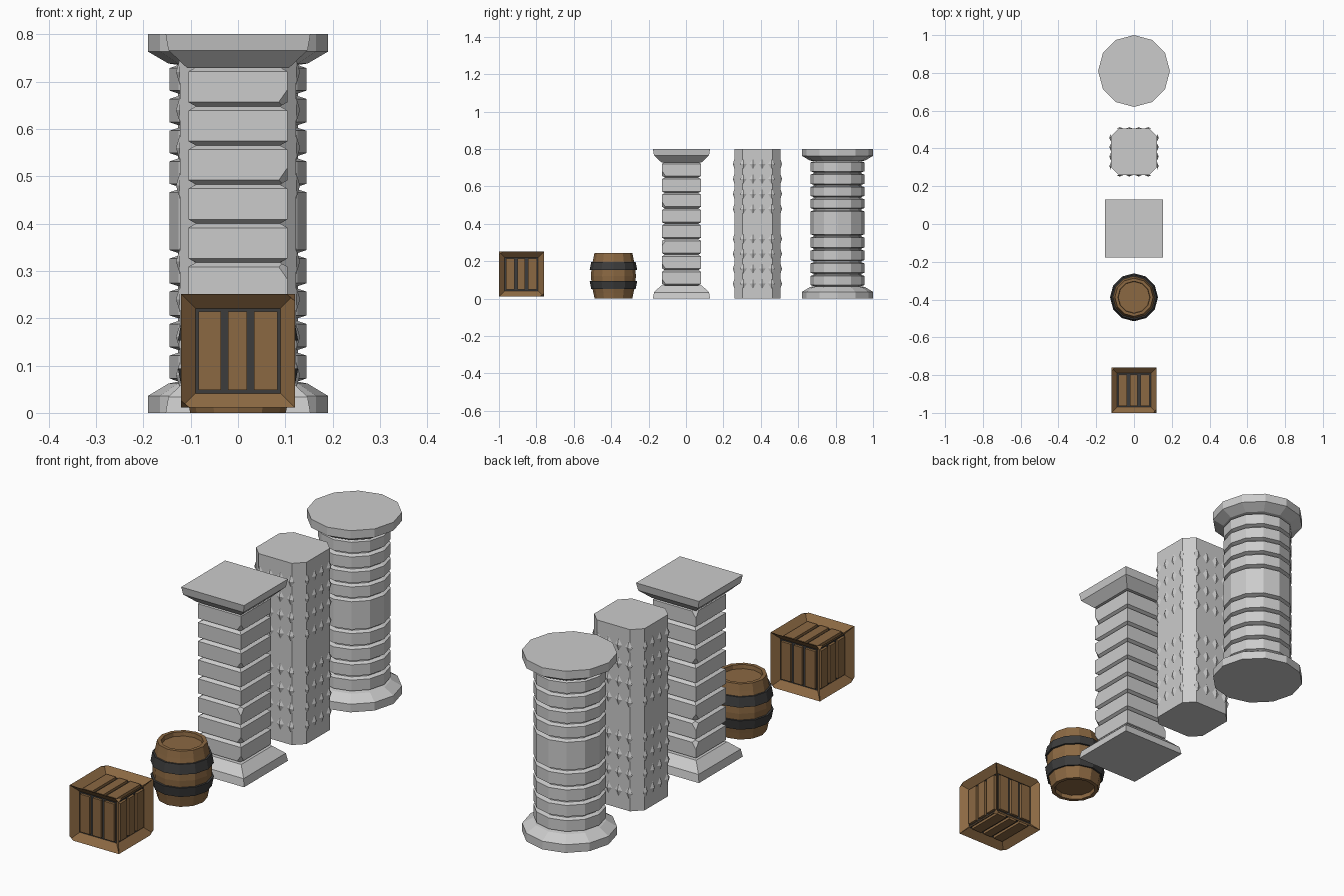
import bpy, bmesh, random
from math import cos, sin, pi, sqrt
from mathutils import Vector, Matrix

if "Cube" in bpy.data.objects:
    bpy.data.objects.remove(bpy.data.objects["Cube"])

random.seed(4)


def material(name, rgb):
    m = bpy.data.materials.new(name)
    m.diffuse_color = (*rgb, 1)
    m.use_nodes = True
    m.node_tree.nodes["Principled BSDF"].inputs["Base Color"].default_value = m.diffuse_color
    return m


WOOD = material("wood", (0.26, 0.14, 0.055))
IRON = material("dark_iron", (0.045, 0.045, 0.045))


def finish(name, bm, loc=(0, 0, 0), mats=()):
    bmesh.ops.recalc_face_normals(bm, faces=bm.faces[:])
    me = bpy.data.meshes.new(name)
    bm.to_mesh(me)
    bm.free()
    for m in mats:
        me.materials.append(m)
    ob = bpy.data.objects.new(name, me)
    ob.location = loc
    bpy.context.collection.objects.link(ob)
    return ob


def lathe(profile, sides, closed=False):
    """Rings of (radius, z) joined up; 4 sides means a square with that half width."""
    bm = bmesh.new()
    off, k = (pi / 4, sqrt(2)) if sides == 4 else (0, 1)
    rings = [[bm.verts.new((r * k * cos(off + 2 * pi * i / sides),
                            r * k * sin(off + 2 * pi * i / sides), z))
              for i in range(sides)] for r, z in profile]
    pairs = list(zip(rings, rings[1:]))
    if closed:
        pairs.append((rings[-1], rings[0]))
    for a, b in pairs:
        for i in range(sides):
            j = (i + 1) % sides
            bm.faces.new((a[i], a[j], b[j], b[i]))
    if not closed:
        bm.faces.new(rings[0])
        bm.faces.new(rings[-1])
    return bm


def chip(bm, corner, direction, depth):
    """Slice a corner off as wear."""
    n = Vector(direction).normalized()
    bmesh.ops.bisect_plane(bm, geom=bm.verts[:] + bm.edges[:] + bm.faces[:],
                           plane_co=Vector(corner) - n * depth, plane_no=n, clear_outer=True)
    bmesh.ops.holes_fill(bm, edges=[e for e in bm.edges if e.is_boundary])


# Crate: framed cube with recessed dark panels and three planks per side
CRATE, H = (0, -0.88, 0.131), 0.12
bm = bmesh.new()
bmesh.ops.create_cube(bm, size=2 * H)
panels = bm.faces[:]
bmesh.ops.inset_individual(bm, faces=panels, thickness=0.038, depth=-0.03)
for f in panels:
    f.material_index = 1
for c in [(1, -1, 1), (-1, 1, 1), (1, 1, -1), (-1, -1, -1)]:
    chip(bm, Vector(c) * H, (c[0], c[1] * 0.8, c[2] * 1.2), 0.01)
finish("crate_frame", bm, CRATE, (WOOD, IRON))

bm = bmesh.new()
turns = [Matrix.Rotation(i * pi / 2, 4, 'Z') for i in range(4)]
turns += [Matrix.Rotation(s * pi / 2, 4, 'X') for s in (1, -1)]
for t in turns:
    for x0, x1 in ((-0.083, -0.036), (-0.021, 0.019), (0.034, 0.083)):
        m = Matrix.Translation(((x0 + x1) / 2, -H + 0.026, 0)) @ Matrix.Diagonal((x1 - x0, 0.014, 0.166, 1))
        bmesh.ops.create_cube(bm, size=1, matrix=t @ m)
finish("crate_planks", bm, CRATE, (WOOD,))

# Barrel: bulging body with recessed ends and two iron hoops
BARREL = (0, -0.388, 0)
half = [(0.083, 0.018), (0.085, 0), (0.101, 0), (0.107, 0.03), (0.117, 0.075)]
body = half + [(0.12, 0.122)] + [(r, 0.245 - z) for r, z in reversed(half)]
finish("barrel_body", lathe(body, 12), BARREL, (WOOD,))
hoop = [(0.104, 0.052), (0.119, 0.052), (0.127, 0.094), (0.11, 0.094)]
finish("barrel_lower_hoop", lathe(hoop, 12, True), BARREL, (IRON,))
finish("barrel_upper_hoop", lathe([(r, 0.247 - z) for r, z in hoop], 12, True), BARREL, (IRON,))

# Square pillar: flared base and cap with eight bevelled, chipped blocks
SQUARE = (0, -0.024, 0)
flare = [(0.153, 0), (0.147, 0.034), (0.108, 0.071)]
finish("square_pillar_base", lathe(flare, 4), SQUARE)
finish("square_pillar_cap", lathe([(r, 0.8 - z) for r, z in flare], 4), SQUARE)
step = 0.66 / 8
for i in range(8):
    z0 = 0.07 + i * step
    z1 = z0 + step
    bm = lathe([(0.089, z0), (0.105, z0 + 0.009), (0.105, z1 - 0.009), (0.089, z1)], 4)
    if i not in (3, 4, 6):
        for sx, sy in ((1, -1), (-1, 1)):
            up = random.choice((-1, 1))
            chip(bm, (0.105 * sx, 0.105 * sy, z1 - 0.009 if up > 0 else z0 + 0.009),
                 (sx, sy, 0.7 * up), 0.012)
    finish("square_pillar_block", bm, SQUARE)

# Studded pillar: chamfered square shaft with rows of small diamond studs
STUDDED = (0, 0.382, 0)
W, C = 0.123, 0.081
bm = bmesh.new()
outline = [(W, -C), (W, C), (C, W), (-C, W), (-W, C), (-W, -C), (-C, -W), (C, -W)]
low, high = ([bm.verts.new((x, y, z)) for x, y in outline] for z in (0, 0.8))
bm.faces.new(low)
bm.faces.new(high)
for i in range(8):
    j = (i + 1) % 8
    bm.faces.new((low[i], low[j], high[j], high[i]))
finish("studded_pillar_shaft", bm, STUDDED)

bm = bmesh.new()
for t in turns[:4]:
    for row in (1, 2, 3, 4, 6, 7, 8, 9):
        z = row * 0.08
        for x in (-0.075, -0.025, 0.025, 0.075):
            tip = bm.verts.new(t @ Vector((x, -W - 0.008, z)))
            rim = [bm.verts.new(t @ Vector((x + dx, -W, z + dz)))
                   for dx, dz in ((0.018, 0), (0, 0.027), (-0.018, 0), (0, -0.027))]
            for i in range(4):
                bm.faces.new((rim[i], rim[(i + 1) % 4], tip))
            bm.faces.new(rim)
finish("studded_pillar_studs", bm, STUDDED)

# Round pillar: twelve-sided, flared ends and grooved shaft
R = 0.145
profile = [(0.19, 0), (0.19, 0.036), (0.147, 0.062), (0.126, 0.066), (R, 0.073)]
for z in (0.13, 0.197, 0.265, 0.335, 0.475, 0.54, 0.605, 0.672):
    profile += [(R, z - 0.009), (0.127, z - 0.003), (0.127, z + 0.003), (R, z + 0.009)]
profile += [(R, 0.728), (0.126, 0.735), (0.147, 0.738), (0.19, 0.763), (0.19, 0.8)]
finish("round_pillar", lathe(profile, 12), (0, 0.81, 0))
